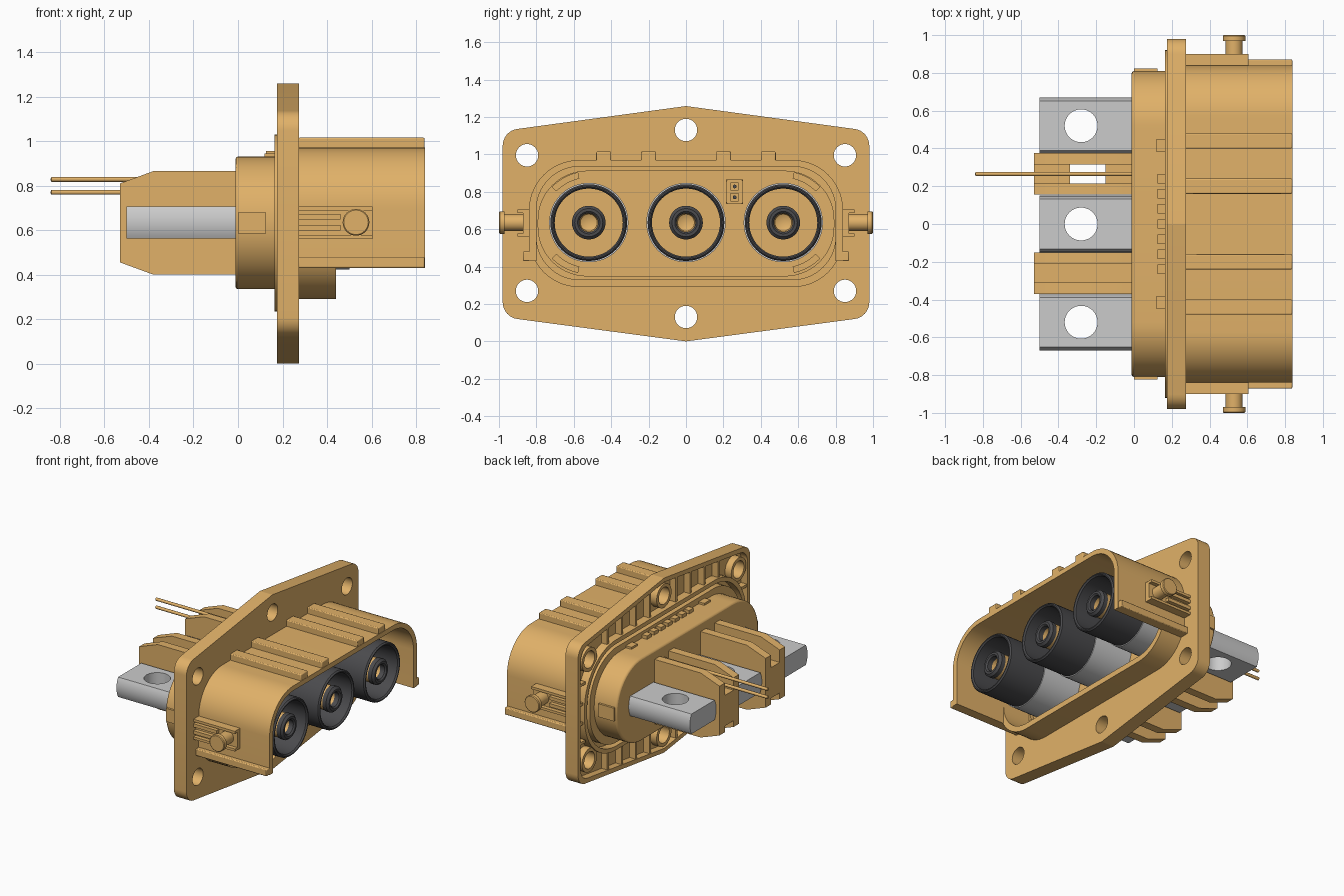
import bpy, bmesh
from math import sin, cos, pi, radians, tan
from mathutils import Vector

if "Cube" in bpy.data.objects:
    bpy.data.objects.remove(bpy.data.objects["Cube"])


def material(name, color):
    m = bpy.data.materials.new(name)
    m.diffuse_color = (*color, 1)
    m.use_nodes = True
    m.node_tree.nodes["Principled BSDF"].inputs["Base Color"].default_value = m.diffuse_color
    return m


ORANGE = material("orange_plastic", (0.75, 0.44, 0.14))
DARK = material("dark_insulator", (0.07, 0.07, 0.075))
SILVER = material("bare_metal", (0.58, 0.58, 0.56))


def finish(name, bm, mat, bevel=0.0):
    bmesh.ops.remove_doubles(bm, verts=bm.verts, dist=1e-5)
    bmesh.ops.recalc_face_normals(bm, faces=bm.faces)
    me = bpy.data.meshes.new(name)
    bm.to_mesh(me)
    bm.free()
    me.materials.append(mat)
    ob = bpy.data.objects.new(name, me)
    bpy.context.collection.objects.link(ob)
    if bevel:
        b = ob.modifiers.new("bevel", 'BEVEL')
        b.width, b.segments, b.limit_method, b.angle_limit = bevel, 2, 'ANGLE', radians(40)
    return ob


def fillet(points, radius, n=8):
    """Round every corner of a polygon with arcs."""
    out = []
    pts = [Vector(p) for p in points]
    for i, p in enumerate(pts):
        a, b = (pts[i - 1] - p).normalized(), (pts[(i + 1) % len(pts)] - p).normalized()
        r = radius[i] if isinstance(radius, (list, tuple)) else radius
        if r == 0:
            out.append(tuple(p))
            continue
        half = a.angle(b) / 2
        c = p + (a + b).normalized() * (r / sin(half))
        start, end = p + a * (r / tan(half)) - c, p + b * (r / tan(half)) - c
        total = start.angle_signed(end)
        for k in range(n + 1):
            t = -total * k / n
            out.append((c.x + start.x * cos(t) - start.y * sin(t),
                        c.y + start.x * sin(t) + start.y * cos(t)))
    return out


def round_rect(hy, z0, z1, r):
    return fillet([(-hy, z0), (hy, z0), (hy, z1), (-hy, z1)], r, 14)


def circle(cy, cz, r, n=32):
    return [(cy + r * cos(2 * pi * k / n), cz + r * sin(2 * pi * k / n)) for k in range(n)]


def extrude(name, loops, a, b, mat=ORANGE, axis='x', bevel=0.0):
    """Outline (first loop) with holes (other loops), extruded from a to b."""
    bm = bmesh.new()
    place = (lambda u, v: (a, u, v)) if axis == 'x' else (lambda u, v: (u, a, v))
    edges = []
    for loop in loops:
        vs = [bm.verts.new(place(*p)) for p in loop]
        if len(loops) == 1:
            bm.faces.new(vs)
        else:
            edges += [bm.edges.new((vs[i - 1], vs[i])) for i in range(len(vs))]
    if edges:
        bmesh.ops.triangle_fill(bm, edges=edges, use_beauty=True)
    res = bmesh.ops.extrude_face_region(bm, geom=bm.faces[:], use_keep_orig=True)
    move = Vector((b - a, 0, 0)) if axis == 'x' else Vector((0, b - a, 0))
    bmesh.ops.translate(bm, vec=move, verts=[g for g in res["geom"] if isinstance(g, bmesh.types.BMVert)])
    return finish(name, bm, mat, bevel)


def box(name, x, y, z, mat=ORANGE, bevel=0.0):
    y = sorted(y)
    return extrude(name, [[(y[0], z[0]), (y[1], z[0]), (y[1], z[1]), (y[0], z[1])]], x[0], x[1], mat, 'x', bevel)


def lathe(name, profile, origin, mat, axis='x', n=48):
    """Revolve (distance, radius) points; closes on itself unless it starts on the axis."""
    bm = bmesh.new()
    rings = []
    for k in range(n):
        c, s = cos(2 * pi * k / n), sin(2 * pi * k / n)
        rings.append([bm.verts.new(Vector(origin) + Vector((d, r * c, r * s) if axis == 'x' else
                      (r * c, d, r * s) if axis == 'y' else (r * c, r * s, d))) for d, r in profile])
    m = len(profile)
    for k in range(n):
        p, q = rings[k - 1], rings[k]
        for i in range(m if profile[0][1] > 0 else m - 1):
            j = (i + 1) % m
            bm.faces.new((p[i], p[j], q[j], q[i]))
    return finish(name, bm, mat)


ZC = 0.635
ROWS = (-0.52, 0.0, 0.52)
HOLES = [(sy * 0.85, z) for sy in (-1, 1) for z in (0.27, 0.995)] + [(0, 0.13), (0, 1.13)]


def flange_outline(d):
    w = 0.98 - d
    return fillet([(-w, 0.13 + d), (0, d), (w, 0.13 + d), (w, 1.125 - d), (0, 1.258 - d), (-w, 1.125 - d)],
                  [0.09, 0.03, 0.09, 0.09, 0.03, 0.09])


# Mounting flange: front plate, rear rim, hole bosses and stiffening ribs
cavity = round_rect(0.80, 0.33, 0.935, 0.23)
extrude("flange_plate", [flange_outline(0), cavity] + [circle(*h, 0.06) for h in HOLES], 0.225, 0.275)
extrude("flange_rim", [flange_outline(0), flange_outline(0.03)], 0.175, 0.225)
for i, h in enumerate(HOLES):
    extrude(f"hole_boss_{i}", [circle(*h, 0.085), circle(*h, 0.06)], 0.175, 0.226)
for s in (-1, 1):
    for i, y in enumerate((0.15, 0.31, 0.47, 0.63)):
        lim = 0.015 + 0.135 * (y + 0.01) / 0.98
        box(f"top_stiffener_{i}", (0.18, 0.226), (s * y - 0.01, s * y + 0.01), (1.0, 1.258 - lim))
        box(f"bottom_stiffener_{i}", (0.18, 0.226), (s * y - 0.01, s * y + 0.01), (lim, 0.265))
    for i, z in enumerate((0.42, 0.56, 0.70, 0.84)):
        box(f"side_stiffener_{i}", (0.18, 0.226), (s * 0.89, s * 0.965), (z - 0.01, z + 0.01))

# Seal groove walls behind the flange
extrude("seal_outer_wall", [round_rect(0.92, 0.235, 1.03, 0.36), round_rect(0.89, 0.265, 1.0, 0.33)], 0.165, 0.226)
extrude("seal_inner_wall", [round_rect(0.86, 0.29, 0.975, 0.31), round_rect(0.79, 0.35, 0.91, 0.26)], 0.165, 0.226)

# Rear body with end tabs and top catch teeth
extrude("rear_body", [round_rect(0.81, 0.335, 0.93, 0.29)], -0.012, 0.20, bevel=0.012)
for s in (-1, 1):
    box("end_tab", (0.0, 0.125), (s * 0.79, s * 0.822), (0.585, 0.68))
    box("body_seam_block", (0.12, 0.18), (s * 0.38, s * 0.45), (0.9, 0.945))
for i in range(7):
    y = -0.24 + i * 0.08
    box(f"catch_tooth_{i}", (0.125, 0.18), (y - 0.025, y + 0.025), (0.9, 0.955))

# Shroud: short full ring, long hood open at the bottom
extrude("shroud_ring", [round_rect(0.84, 0.29, 0.97, 0.27), cavity], 0.26, 0.44)
hood = fillet([(-0.84, 0.43), (-0.84, 0.97), (0.84, 0.97), (0.84, 0.43), (0.80, 0.43), (0.80, 0.935),
               (-0.80, 0.935), (-0.80, 0.43)], [0, 0.27, 0.27, 0, 0, 0.23, 0.23, 0], 14)
extrude("shroud_hood", [hood], 0.27, 0.84)
for i, y in enumerate((-0.44, -0.20, 0.20, 0.44)):
    box(f"hood_rib_{i}", (0.27, 0.838), (y - 0.04, y + 0.04), (0.96, 1.015), bevel=0.006)

# Hood foot rails, side guide blocks and locking pins
for s in (-1, 1):
    box("foot_rail", (0.27, 0.838), (s * 0.82, s * 0.872), (0.43, 0.48), bevel=0.006)
    box("pin_backing", (0.27, 0.605), (s * 0.83, s * 0.872), (0.56, 0.705))
    for i, (z0, z1, end) in enumerate(((0.56, 0.578, 0.605), (0.598, 0.622, 0.46),
                                       (0.648, 0.672, 0.46), (0.687, 0.705, 0.605))):
        box(f"pin_slat_{i}", (0.27, end), (s * 0.86, s * 0.90), (z0, z1))
    lathe("locking_pin", [(0, 0), (0, 0.045), (s * 0.13, 0.045), (s * 0.13, 0.06), (s * 0.155, 0.06),
                          (s * 0.16, 0.055), (s * 0.16, 0)], (0.53, s * 0.84, ZC), ORANGE, 'y', 32)

# Power contacts and bus bars
for i, y in enumerate(ROWS):
    o = (0, y, ZC)
    lathe(f"contact_base_{i}", [(0.19, 0), (0.19, 0.212), (0.50, 0.212), (0.50, 0)], o, SILVER)
    lathe(f"contact_sleeve_{i}", [(0.49, 0.205), (0.78, 0.205), (0.79, 0.197), (0.79, 0.19), (0.78, 0.182),
                                  (0.49, 0.182)], o, DARK)
    lathe(f"contact_post_{i}", [(0.495, 0), (0.495, 0.183), (0.52, 0.183), (0.52, 0.085), (0.74, 0.085),
                                (0.74, 0.052), (0.70, 0.045), (0.68, 0)], o, ORANGE)
    lathe(f"contact_cap_{i}", [(0.735, 0.09), (0.765, 0.09), (0.78, 0.075), (0.78, 0.06), (0.77, 0.05),
                               (0.735, 0.05)], o, DARK)
    arc = [radians(-28.5 + 57 * k / 10) for k in range(11)]
    section = [(y + 0.15 * cos(t), ZC + 0.15 * sin(t)) for t in arc] + \
              [(y - 0.15 * cos(t), ZC - 0.15 * sin(t)) for t in arc]
    bar = extrude(f"bus_bar_{i}", [section], -0.50, 0.0, SILVER)
    cutter = lathe("bar_hole_cutter", [(0.4, 0), (0.4, 0.087), (0.9, 0.087), (0.9, 0)], (-0.28, y, 0), SILVER, 'z')
    cutter.hide_render = True
    cut = bar.modifiers.new("hole", 'BOOLEAN')
    cut.operation, cut.object, cut.solver = 'DIFFERENCE', cutter, 'EXACT'
    bpy.context.view_layer.objects.active = bar
    bpy.ops.object.modifier_apply(modifier=cut.name)
    bpy.data.objects.remove(cutter)

# Twin-plate barriers between the bars, with webs
plate = [(0, 0.40), (0, 0.865), (-0.38, 0.865), (-0.53, 0.81), (-0.53, 0.455), (-0.38, 0.40)]
for side, yc in (("left", -0.26), ("right", 0.265)):
    for s in (-1, 1):
        extrude(f"barrier_{side}", [plate], yc + s * 0.05, yc + s * 0.11, axis='y')
    spans = [(-0.53, 0.0)] if side == "left" else [(-0.53, -0.34), (-0.15, 0.0)]
    for x in spans:
        box(f"barrier_web_{side}", x, (yc - 0.06, yc + 0.06), (0.50, 0.72))

# Signal socket and its two wire pins
box("signal_socket_back", (0.19, 0.42), (0.215, 0.305), (0.735, 0.865))
frame = fillet([(0.215, 0.735), (0.305, 0.735), (0.305, 0.865), (0.215, 0.865)], 0.012, 4)
windows = [[(0.238, z - 0.02), (0.282, z - 0.02), (0.282, z + 0.02), (0.238, z + 0.02)] for z in (0.77, 0.828)]
extrude("signal_socket_front", [frame] + windows, 0.42, 0.48)
for i, z in enumerate((0.77, 0.828)):
    lathe(f"signal_wire_{i}", [(-0.843, 0), (-0.838, 0.011), (0.0, 0.011), (0.0, 0)], (0, 0.265, z), ORANGE, 'x', 12)
    lathe(f"signal_pin_{i}", [(0.41, 0), (0.41, 0.01), (0.46, 0.01), (0.46, 0)], (0, 0.26, z), DARK, 'x', 12)

# Curved keying tabs in the cavity corners
for s in (-1, 1):
    for u in (-1, 1):
        ang = [radians(44 + 34 * k / 8) for k in range(9)]
        tab = [(s * (0.52 + r * cos(t)), ZC + u * r * sin(t))
               for r, ts in ((0.24, ang), (0.275, ang[::-1])) for t in ts]
        extrude("keying_tab", [tab], 0.19, 0.30)

# Smooth curved surfaces, keep hard edges
bpy.ops.object.select_all(action='SELECT')
bpy.context.view_layer.objects.active = bpy.data.objects["flange_plate"]
bpy.ops.object.shade_smooth_by_angle(angle=radians(35))
